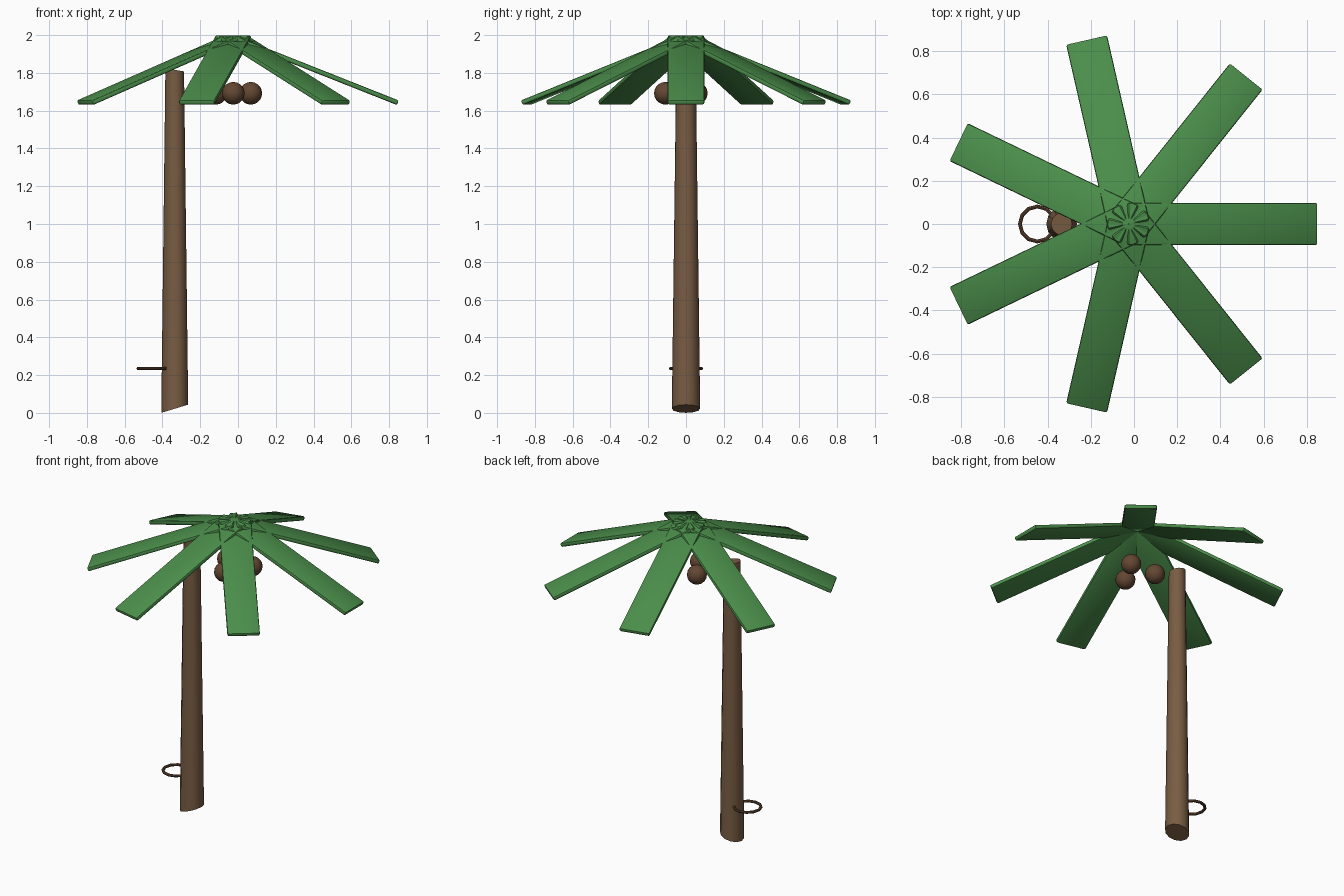
import bpy, bmesh
from math import sin, cos, pi, radians, atan2
from mathutils import Matrix, Vector

if "Cube" in bpy.data.objects:
    bpy.data.objects.remove(bpy.data.objects["Cube"])

CX = -0.025  # crown axis


def material(name, rgb):
    m = bpy.data.materials.new(name)
    m.diffuse_color = (*rgb, 1)
    m.use_nodes = True
    m.node_tree.nodes["Principled BSDF"].inputs["Base Color"].default_value = m.diffuse_color
    return m


green = material("leaf_green", (0.07, 0.27, 0.07))
bark = material("bark_brown", (0.19, 0.108, 0.056))
dark = material("dark_brown", (0.125, 0.062, 0.032))


def finish(obj, name, mat, smooth=True):
    obj.name = name
    obj.data.materials.append(mat)
    if smooth:
        bpy.ops.object.select_all(action='DESELECT')
        obj.select_set(True)
        bpy.context.view_layer.objects.active = obj
        bpy.ops.object.shade_smooth_by_angle(angle=radians(40))
    return obj


def from_bmesh(bm, name, mat, smooth=True):
    mesh = bpy.data.meshes.new(name)
    bm.to_mesh(mesh)
    bm.free()
    obj = bpy.data.objects.new(name, mesh)
    bpy.context.collection.objects.link(obj)
    return finish(obj, name, mat, smooth)


# Trunk: tapered cylinder whose end cuts are slanted
bm = bmesh.new()
bmesh.ops.create_cone(bm, cap_ends=True, segments=12, radius1=0.075,
                      radius2=0.052, depth=1.8)
for v in bm.verts:
    if v.co.z < 0:
        v.co = Vector((v.co.x * 0.95 - 0.335, v.co.y, 0.022 + 0.29 * v.co.x))
    else:
        v.co = Vector((v.co.x * 0.95 - 0.335, v.co.y, 1.816 - 0.16 * v.co.x))
from_bmesh(bm, "trunk", bark)

# Ring looped through the trunk base
bpy.ops.mesh.primitive_torus_add(location=(-0.447, 0, 0.235), major_radius=0.081,
                                 minor_radius=0.009, major_segments=12, minor_segments=8)
finish(bpy.context.object, "trunk_ring", dark)

# Fronds: seven bevelled slabs sloping down from the crown
RUN, DROP, WIDTH, THICK = 0.876, 0.347, 0.194, 0.026
tilt = atan2(DROP, RUN)
length = (RUN ** 2 + DROP ** 2) ** 0.5
for i in range(7):
    bm = bmesh.new()
    bmesh.ops.create_cube(bm, size=1)
    bmesh.ops.scale(bm, vec=(length, WIDTH, THICK), verts=bm.verts)
    bmesh.ops.bevel(bm, geom=bm.edges[:], offset=0.009, segments=2,
                    profile=0.5, affect='EDGES')
    bmesh.ops.translate(bm, vec=(length / 2, 0, -THICK / 2), verts=bm.verts)
    bm.transform(Matrix.Translation((CX, 0, 2.001))
                 @ Matrix.Rotation(2 * pi * i / 7, 4, 'Z')
                 @ Matrix.Rotation(tilt, 4, 'Y'))
    from_bmesh(bm, f"frond_{i + 1}", green)

# Coconuts: three spheres under the crown
for i in range(3):
    a = radians(-90 + 120 * i)
    bpy.ops.mesh.primitive_uv_sphere_add(
        segments=16, ring_count=10, radius=0.06,
        location=(CX + 0.107 * cos(a), 0.109 * sin(a), 1.692))
    finish(bpy.context.object, f"coconut_{i + 1}", dark)
